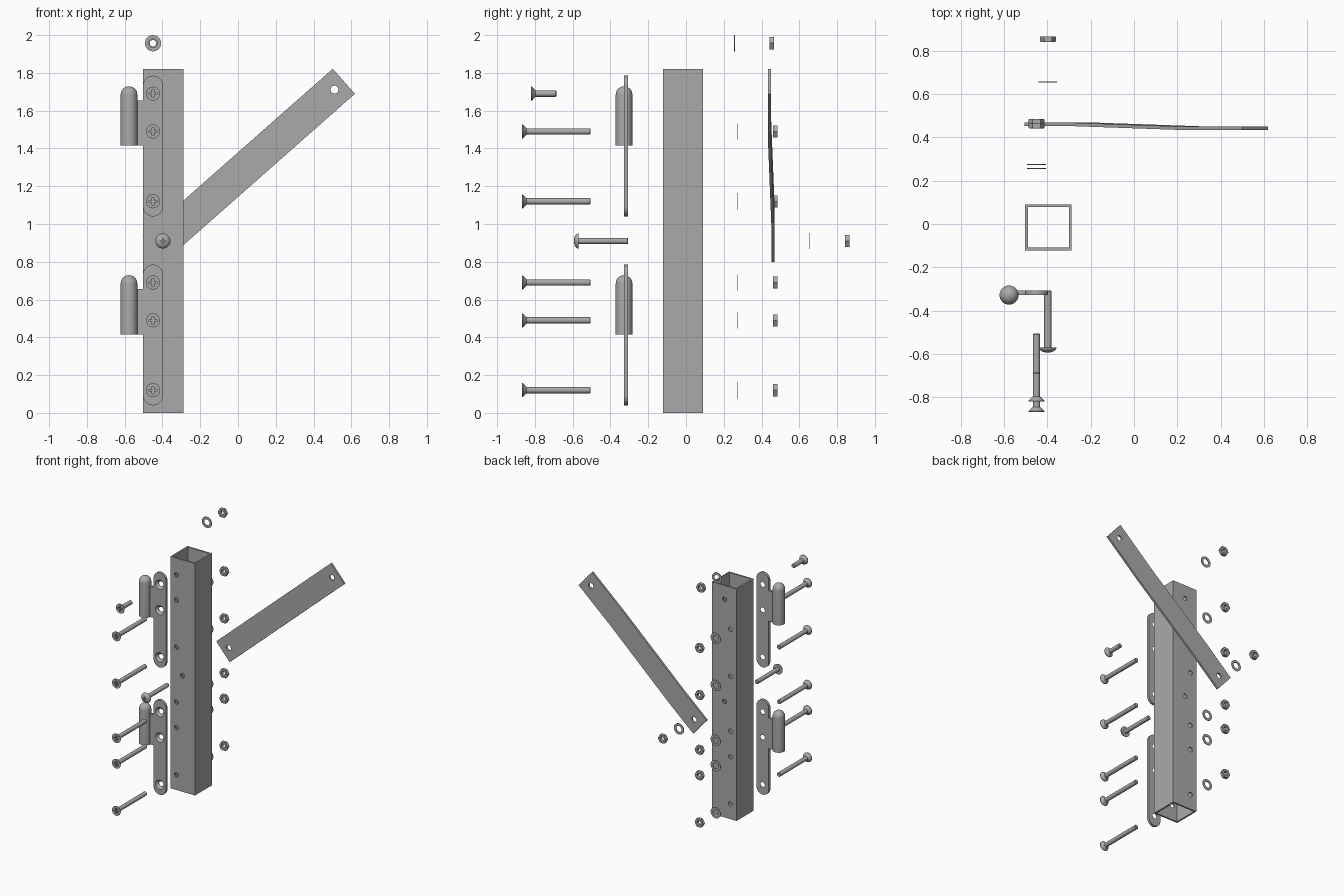
import bpy, bmesh
from math import radians, cos, sin, pi
from mathutils import Vector, Matrix

if "Cube" in bpy.data.objects:
    bpy.data.objects.remove(bpy.data.objects["Cube"])

steel = bpy.data.materials.new("steel_grey")
steel.use_nodes = True
GREY = (0.4, 0.4, 0.4, 1)
steel.diffuse_color = GREY
steel.node_tree.nodes["Principled BSDF"].inputs["Base Color"].default_value = GREY


def finish(name, bm, smooth=True):
    bmesh.ops.remove_doubles(bm, verts=bm.verts, dist=1e-5)
    bmesh.ops.recalc_face_normals(bm, faces=bm.faces)
    me = bpy.data.meshes.new(name)
    bm.to_mesh(me)
    bm.free()
    me.materials.append(steel)
    ob = bpy.data.objects.new(name, me)
    bpy.context.collection.objects.link(ob)
    if smooth:
        shade(me)
    return ob


def shade(me):
    for p in me.polygons:
        p.use_smooth = True
    me.set_sharp_from_angle(angle=radians(35))


def lathe(name, profile, x=0, z=0, closed=False, steps=32):
    """Turn (y, radius) points about an axis running front to back."""
    bm = bmesh.new()
    vs = [bm.verts.new((r, y, 0)) for y, r in profile]
    pairs = list(zip(vs, vs[1:])) + ([(vs[-1], vs[0])] if closed else [])
    es = [bm.edges.new(p) for p in pairs]
    bmesh.ops.spin(bm, geom=vs + es, cent=(0, 0, 0), axis=(0, 1, 0),
                   angle=2 * pi, steps=steps, use_merge=True)
    bmesh.ops.translate(bm, verts=bm.verts, vec=(x, 0, z))
    return finish(name, bm)


def rod(x, z, r, y0, y1):
    return lathe("cutter", [(y0, 0), (y0, r), (y1, r), (y1, 0)], x, z)


def prism(name, points, vec, smooth=True):
    bm = bmesh.new()
    f = bm.faces.new([bm.verts.new(p) for p in points])
    top = bmesh.ops.extrude_face_region(bm, geom=[f])["geom"]
    bmesh.ops.translate(bm, vec=vec,
                        verts=[g for g in top if isinstance(g, bmesh.types.BMVert)])
    return finish(name, bm, smooth)


def box(name, lo, hi):
    (x0, y0, z0), (x1, y1, z1) = lo, hi
    pts = [(x0, y0, z0), (x1, y0, z0), (x1, y1, z0), (x0, y1, z0)]
    return prism(name, pts, (0, 0, z1 - z0), False)


def cut(ob, cutter, operation='DIFFERENCE'):
    """Apply a boolean and discard the cutter."""
    cutter.hide_render = True
    mod = ob.modifiers.new("cut", 'BOOLEAN')
    mod.operation, mod.object, mod.solver = operation, cutter, 'EXACT'
    dg = bpy.context.evaluated_depsgraph_get()
    dg.update()
    me = bpy.data.meshes.new_from_object(ob.evaluated_get(dg))
    ob.modifiers.clear()
    ob.data = me
    shade(me)
    bpy.data.objects.remove(cutter)


def copy(ob, name, x, y, z):
    c = bpy.data.objects.new(name, ob.data)
    c.location = (x, y, z)
    bpy.context.collection.objects.link(c)


ROW_X, PIVOT_X, PIVOT_Z = -0.45, -0.398, 0.91
THROUGH = [1.49, 1.12, 0.69, 0.49, 0.12]
SHORT_Z, BACK_Z, HOLE = 1.69, 1.712, 0.018

# Hollow square post with bolt holes
post = box("post", (-0.503, -0.122, 0), (-0.288, 0.091, 1.82))
cut(post, box("bore", (-0.49, -0.109, -0.1), (-0.301, 0.078, 1.9)))
for z in THROUGH:
    cut(post, rod(ROW_X, z, HOLE, -0.2, 0.2))
cut(post, rod(PIVOT_X, PIVOT_Z, HOLE, -0.2, 0.2))
cut(post, rod(ROW_X, SHORT_Z, HOLE, -0.2, 0))
cut(post, rod(PIVOT_X, BACK_Z, HOLE, 0, 0.2))

# Hinge plate with side tab, countersunk holes and a domed pin
R, Y0, Y1 = 0.053, -0.328, -0.308
outline = [(ROW_X + R * cos(pi + pi * i / 16), 1.093 + R * sin(pi + pi * i / 16)) for i in range(17)]
outline += [(ROW_X + R * cos(pi * i / 16), 1.732 + R * sin(pi * i / 16)) for i in range(17)]
outline += [(-0.503, 1.655), (-0.577, 1.655), (-0.577, 1.415), (-0.503, 1.415)]
plate = prism("upper_hinge_plate", [(x, Y0, z) for x, z in outline], (0, Y1 - Y0, 0))
for z in (SHORT_Z, 1.49, 1.12):
    cut(plate, lathe("sink", [(Y0 - 0.002, 0), (Y0 - 0.002, 0.039), (Y1 - 0.002, 0.019),
                              (Y1 + 0.01, 0.019), (Y1 + 0.01, 0)], ROW_X, z))
PR = 0.044
dome = [(0.27 + PR * sin(a), PR * cos(a)) for a in [pi / 2 * i / 8 for i in range(9)]]
pin = lathe("upper_hinge_pin", [(0, 0), (0, PR)] + dome)
pin.data.transform(Matrix.Translation((-0.577, -0.328, 1.415)) @ Matrix.Rotation(pi / 2, 4, 'X'))
copy(plate, "lower_hinge_plate", 0, 0, -1)
copy(pin, "lower_hinge_pin", 0, 0, -1)


def cross_recess(ob, half, width, depth):
    for a, b in ((half, width), (width, half)):
        cut(ob, box("slot", (-a, -0.01, -b), (a, depth, b)))


# Countersunk screws, modelled with the head face at y = 0
def screw(name, length):
    s = lathe(name, [(0, 0), (0, 0.037), (0.004, 0.037), (0.024, 0.0165),
                     (length - 0.004, 0.0165), (length, 0.013), (length, 0)])
    cross_recess(s, 0.021, 0.005, 0.012)
    return s


long_screw = screw("long_screw_1", 0.363)
long_screw.location = (ROW_X, -0.868, THROUGH[0])
for i, z in enumerate(THROUGH[1:], 2):
    copy(long_screw, f"long_screw_{i}", ROW_X, -0.868, z)
screw("short_screw", 0.134).location = (ROW_X, -0.82, SHORT_Z)

# Round-headed pivot bolt
head = [(0.024 - 0.024 * cos(a), 0.04 * sin(a)) for a in [pi / 2 * i / 8 for i in range(9)]]
bolt = lathe("pivot_bolt", head + [(0.024, 0.0165), (0.284, 0.0165), (0.288, 0.013), (0.288, 0)])
cross_recess(bolt, 0.014, 0.003, 0.01)
bolt.location = (PIVOT_X, -0.594, PIVOT_Z)

# Washers
TOP_Z = 1.957
washer = lathe("top_washer", [(0, 0.023), (0, 0.043), (0.004, 0.043), (0.004, 0.023)], closed=True)
washer.location = (ROW_X, 0.255, TOP_Z)

# Hexagonal nuts with chamfered corners
NR, NT = 0.037, 0.025
nut = prism("top_nut", [(NR * cos(pi * i / 3), 0, NR * sin(pi * i / 3)) for i in range(6)], (0, NT, 0))
cut(nut, lathe("chamfer", [(-0.001, 0), (-0.001, 0.032), (0.004, NR + 0.002),
                           (NT - 0.004, NR + 0.002), (NT + 0.001, 0.032), (NT + 0.001, 0)]), 'INTERSECT')
cut(nut, rod(0, 0, 0.017, -0.02, 0.05))
nut.location = (ROW_X, 0.442, TOP_Z)

for i, z in enumerate(THROUGH, 1):
    copy(washer, f"washer_{i}", ROW_X, 0.272, z)
    copy(nut, f"nut_{i}", ROW_X, 0.46, z)
copy(washer, "pivot_washer", PIVOT_X, 0.653, PIVOT_Z)
copy(nut, "pivot_nut", PIVOT_X, 0.841, PIVOT_Z)

# Slanted flat bar with a slight offset bend
along = Vector((0.909, 0, BACK_Z - 0.91)).normalized()
across = Vector((along.z, 0, -along.x))
pivot = Vector((PIVOT_X, 0, PIVOT_Z))
SPAN, END, HALF, THICK = 1.212, 0.066, 0.0885, 0.016
path = [(-END, 0.452), (0.22, 0.452), (0.9, 0.434), (SPAN + END, 0.434)]
side = path + [(s, y + THICK) for s, y in reversed(path)]
bar = prism("slanted_bar", [pivot + along * s - across * HALF + Vector((0, y, 0)) for s, y in side],
            across * 2 * HALF)
for s in (0, SPAN):
    p = pivot + along * s
    cut(bar, rod(p.x, p.z, 0.021, 0.3, 0.6))
